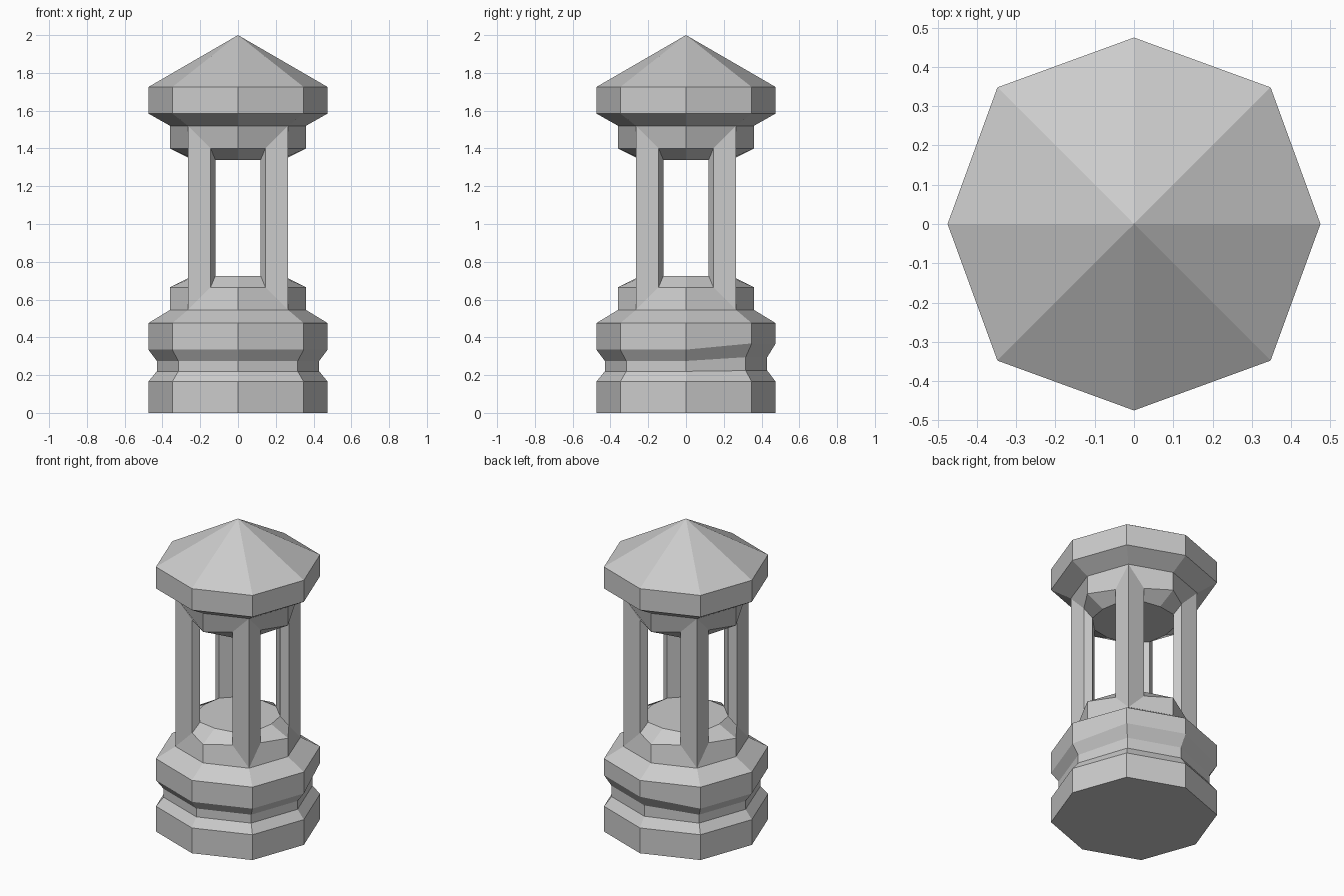
import bpy, bmesh
from mathutils import Matrix, Vector
from math import pi

if "Cube" in bpy.data.objects:
    bpy.data.objects.remove(bpy.data.objects["Cube"])


def finish(name, bm):
    bmesh.ops.remove_doubles(bm, verts=bm.verts, dist=0.0005)
    bmesh.ops.recalc_face_normals(bm, faces=bm.faces)
    me = bpy.data.meshes.new(name)
    bm.to_mesh(me)
    bm.free()
    ob = bpy.data.objects.new(name, me)
    bpy.context.collection.objects.link(ob)
    return ob


def octagon(axis, diag, z):
    ring = []
    for k in range(4):
        rot = Matrix.Rotation(k * pi / 2, 3, 'Z')
        ring += [rot @ Vector((axis, 0, z)), rot @ Vector((diag, diag, z))]
    return ring


def stack(bm, profile):
    """Skin eight-sided rings of (axis radius, diagonal offset, z)."""
    rings = [[bm.verts.new(p) for p in octagon(*row)] for row in profile]
    for a, b in zip(rings, rings[1:]):
        for i in range(8):
            j = (i + 1) % 8
            bm.faces.new((a[i], a[j], b[j], b[i]))
    return rings


WIDE = (0.475, 0.348)
GROOVE = (0.43, 0.316)
NECK = (0.36, 0.265)

# Base with a groove, slightly uneven at the back right
bm = bmesh.new()
rings = stack(bm, [(*WIDE, 0), (*WIDE, 0.165), (*GROOVE, 0.22), (*GROOVE, 0.275),
                   (*WIDE, 0.335), (*WIDE, 0.475), (*NECK, 0.545)])
bm.faces.new(rings[0])
for row, lift in ((2, 0.004), (3, 0.02), (4, 0.033)):
    for i in (1, 2):
        rings[row][i].co.z += lift
finish("base", bm)

# Roof with eaves and a pointed top
bm = bmesh.new()
rings = stack(bm, [(*NECK, 1.52), (*WIDE, 1.585), (*WIDE, 1.725)])
tip = bm.verts.new((0, 0, 2))
for i in range(8):
    bm.faces.new((rings[-1][i], rings[-1][(i + 1) % 8], tip))
finish("roof", bm)

# Open lamp chamber: one eighth, mirrored and turned around the middle
corner, opening = (0.265, -0.265), (0.145, -0.265)
inner, inner_mid = (0.12, -0.22), (0.17, -0.17)
low_sill = [
    [(*corner, 0.545), (0, -0.36, 0.545), (0, -0.36, 0.665), (*opening, 0.665)],
    [(0, -0.36, 0.665), (0, -0.24, 0.725), (*inner, 0.725), (*opening, 0.665)],
    [(0, 0, 0.725), (0, -0.24, 0.725), (*inner, 0.725), (*inner_mid, 0.725)],
]
TOP = 2.065  # heights of sill and lintel mirror each other
lintel = [[(x, y, TOP - z) for x, y, z in f] for f in low_sill]


def upright(p, zp, q, zq):
    return [(*p, zp), (*q, zq), (*q, TOP - zq), (*p, TOP - zp)]


pillar = [upright(corner, 0.545, opening, 0.665),
          upright(opening, 0.665, inner, 0.725),
          upright(inner, 0.725, inner_mid, 0.725)]

bm = bmesh.new()
for k in range(4):
    rot = Matrix.Rotation(k * pi / 2, 3, 'Z')
    for side in (1, -1):
        for face in low_sill + lintel + pillar:
            bm.faces.new([bm.verts.new(rot @ Vector((side * x, y, z))) for x, y, z in face])
finish("lamp_chamber", bm)
